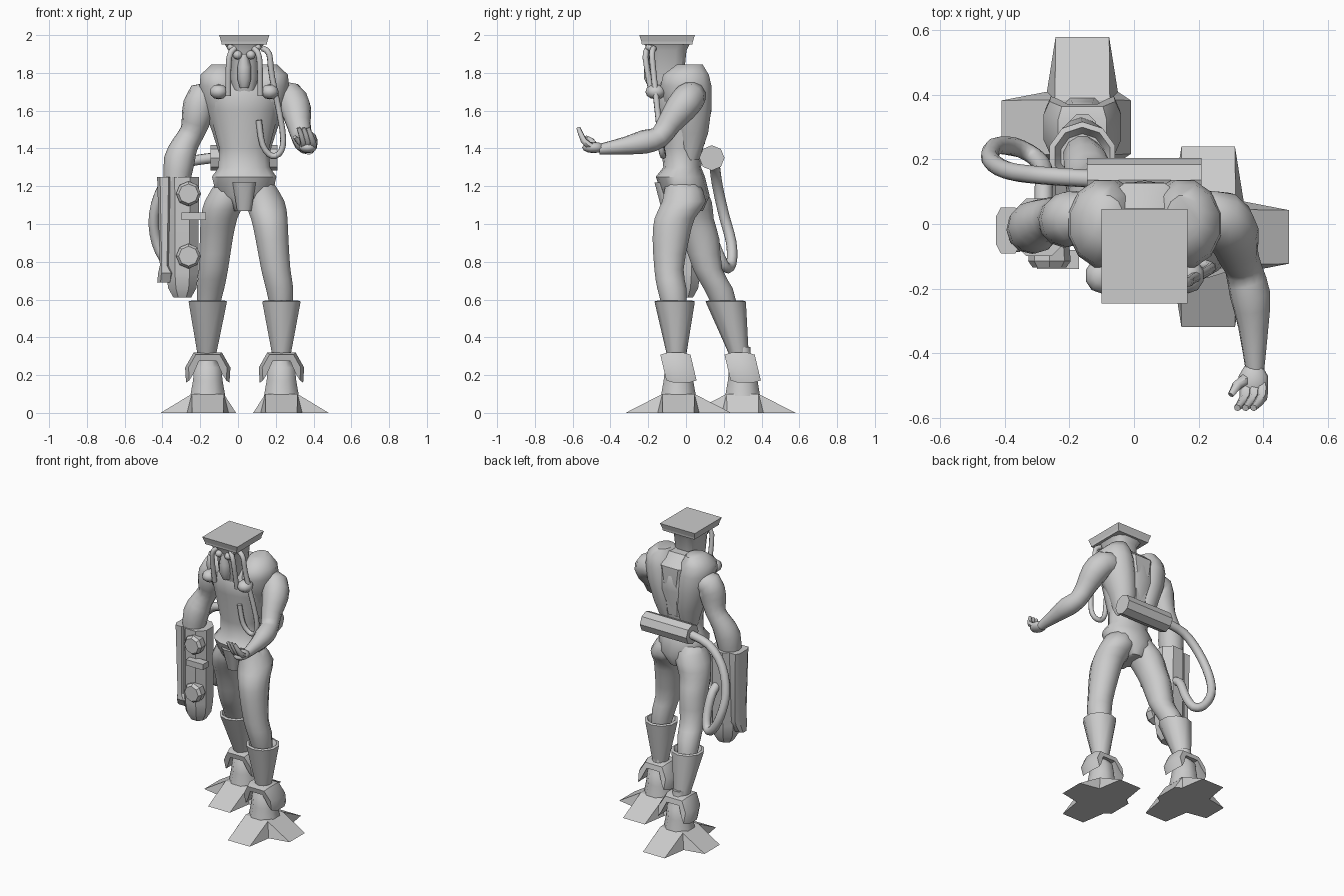
import bpy
import bmesh
import math
from mathutils import Vector, Matrix

cube = bpy.data.objects.get("Cube")
if cube:
    bpy.data.objects.remove(cube, do_unlink=True)

grey = bpy.data.materials.new("plain grey")
grey.use_nodes = True
tone = (.6, .6, .6, 1)
grey.diffuse_color = tone
grey.node_tree.nodes["Principled BSDF"].inputs["Base Color"].default_value = tone

middle = .033          # the trunk stands a little left of centre
root = math.sqrt(2)    # turns a half width into a square's radius


def finish(name, verts, faces, angle=None):
    """Create an object, fix its normals and shade it."""
    mesh = bpy.data.meshes.new(name)
    mesh.from_pydata([tuple(v) for v in verts], [], faces)
    bm = bmesh.new()
    bm.from_mesh(mesh)
    bmesh.ops.recalc_face_normals(bm, faces=bm.faces)
    bm.to_mesh(mesh)
    bm.free()
    mesh.materials.append(grey)
    ob = bpy.data.objects.new(name, mesh)
    bpy.context.collection.objects.link(ob)
    if angle:
        bpy.ops.object.select_all(action='DESELECT')
        ob.select_set(True)
        bpy.context.view_layer.objects.active = ob
        bpy.ops.object.shade_smooth_by_angle(angle=math.radians(angle))


def resample(points, steps):
    """Catmull-Rom interpolation of tuples of any length."""
    pts = [points[0]] + list(points) + [points[-1]]
    out = []
    for before, start, end, after in zip(pts, pts[1:], pts[2:], pts[3:]):
        for k in range(steps):
            t = k / steps
            out.append([q + t / 2 * (r - p + t * (2 * p - 5 * q + 4 * r - s
                        + t * (3 * (q - r) + s - p)))
                        for p, q, r, s in zip(before, start, end, after)])
    return out + [list(points[-1])]


def skin(name, rings, angle):
    """Join equal rings of points into a capped surface."""
    n = len(rings[0])
    faces = [list(range(n)), list(range(len(rings) * n - n, len(rings) * n))]
    for i in range(len(rings) - 1):
        for j in range(n):
            k = (j + 1) % n
            faces.append([i * n + j, i * n + k, i * n + n + k, i * n + n + j])
    finish(name, [p for ring in rings for p in ring], faces, angle)


def loft(name, sections, sides=12, power=1, steps=1, angle=55):
    """Level rings (x, y, z, rx, ry); a power below one makes them boxy."""
    def bend(c):
        return math.copysign(abs(c) ** power, c)
    turn = [math.tau * (j + .5) / sides for j in range(sides)]
    rings = [[(x + rx * bend(math.cos(a)), y + ry * bend(math.sin(a)), z) for a in turn]
             for x, y, z, rx, ry in resample(sections, steps)]
    skin(name, rings, angle)


def trunk_loft(name, sections, *options, **named):
    """Loft on the trunk's own centre line, from (y, z, rx, ry)."""
    loft(name, [(middle, *section) for section in sections], *options, **named)


def tube(name, points, radii, sides=10, steps=3, angle=60):
    """Round tube along points, with one radius or a radius for each point."""
    if isinstance(radii, float):
        radii = [radii] * len(points)
    pts = resample([(*p, r) for p, r in zip(points, radii)], steps)
    path = [Vector(p[:3]) for p in pts]
    rings, old, side = [], None, None
    for i, centre in enumerate(path):
        along = (path[min(i + 1, len(path) - 1)] - path[max(i - 1, 0)]).normalized()
        side = old.rotation_difference(along) @ side if old else along.orthogonal().normalized()
        old, up = along, along.cross(side)
        rings.append([centre + pts[i][3] * (side * math.cos(a) + up * math.sin(a))
                      for a in (math.tau * j / sides for j in range(sides))])
    skin(name, rings, angle)


def ball(name, centre, size):
    bm = bmesh.new()
    bmesh.ops.create_uvsphere(bm, u_segments=10, v_segments=6, radius=1,
                              matrix=Matrix.LocRotScale(Vector(centre), None, Vector(size)))
    verts = [v.co.copy() for v in bm.verts]
    faces = [[v.index for v in f.verts] for f in bm.faces]
    bm.free()
    finish(name, verts, faces, 60)


# Feet: four broad toes rising to a raised centre, the outer toe longer
def foot(name, x, y, outward):
    reach = [.2 + outward * .05, .28, .2 - outward * .05, .28]
    verts, faces = [], []
    for i, length in enumerate(reach):
        spin = Matrix.Rotation(i * math.pi / 2, 3, 'Z')
        for p in ((length, -.083, 0), (length, .083, 0), (.11, .11, 0), (.085, .085, .1)):
            verts.append(spin @ Vector(p) + Vector((x, y, 0)))
        tip, last = i * 4, (i * 4 - 4) % 16
        faces += [[tip, tip + 1, tip + 3, last + 3], [tip + 1, tip + 2, tip + 3],
                  [last + 2, tip, last + 3]]
    faces.append([i for i in range(16) if i % 4 == 3])
    faces.append([i for i in range(16) if i % 4 != 3])
    finish(name + "_foot", verts, faces)
    loft(name + "_instep", [(x, y, z, r, r) for z, r in
                            ((.09, .1), (.17, .085), (.24, .077), (.28, .045), (.35, .045))],
         8, angle=50)
    # Arched guard over the ankle
    half = [(.09, .2), (.115, .16), (.12, .24), (.075, .32)]
    arch = [(.055, .28)] + half + [(-px, pz) for px, pz in reversed(half)] + [(-.055, .28)]
    skin(name + "_ankle_guard", [[(x + px * w, y + dy - (pz - .24) * .2, .24 + (pz - .24) * w)
                                  for px, pz in arch]
                                 for dy, w in ((-.08, .85), (-.04, 1), (.04, 1), (.08, .85))], 40)


foot("left", .23, -.04, 1)
foot("right", -.16, .3, -1)


# Flared boots and muscular legs, given as the leg's line from boot to hip
def leg(name, ankle, line):
    calf = line[0]
    loft(name + "_boot", [(*ankle, .31, .052, .052), (*calf, .59, .107, .107),
                          (*calf, .595, .09, .09), (*calf, .56, .07, .07)], 10, angle=40)
    shape = [(.55, .06, .065), (.66, .075, .08), (.76, .08, .08), (.92, .09, .1),
             (1.03, .1, .11), (1.12, .11, .12), (1.22, .09, .09)]
    loft(name + "_leg", [(*p, *s) for p, s in zip(line, shape)], steps=2)


leg("left", (.23, -.05), [(.23, -.06), (.22, -.075), (.2, -.09), (.18, -.08),
                          (.165, -.06), (.14, -.01), (.1, -.02)])
leg("right", (-.165, .28), [(-.16, .21), (-.145, .17), (-.13, .115), (-.115, .08),
                            (-.1, .04), (-.07, .02), (-.03, 0)])

# Trunk with a flared waistband
trunk_loft("torso", [(0, 1.07, .07, .09), (0, 1.15, .15, .125), (-.03, 1.25, .175, .13),
                     (-.02, 1.3, .14, .1), (-.02, 1.4, .135, .11), (-.01, 1.6, .19, .145),
                     (-.02, 1.7, .2, .15), (-.02, 1.77, .15, .11), (-.06, 1.82, .07, .07)], 14)
trunk_loft("waist_flap", [(-.08, 1.07, .04, .05), (-.11, 1.22, .065, .06)], 8, .7)
trunk_loft("spine_panel", [(.06, 1.42, .05, .04), (.07, 1.65, .07, .06),
                           (.06, 1.76, .09, .07), (0, 1.83, .09, .05)], 8, .4, angle=30)

# Shoulder lobes, chest pouches and face parts in mirrored pairs
for name, s in (("left", 1), ("right", -1)):
    def at(dx):
        return middle + s * dx
    loft(name + "_shoulder", [(at(.07), .02, 1.34, .055, .05), (at(.085), .03, 1.48, .085, .09),
                              (at(.11), .015, 1.62, .11, .125), (at(.125), 0, 1.73, .115, .14),
                              (at(.13), 0, 1.79, .105, .125), (at(.12), .02, 1.845, .055, .07)])
    ball(name + "_chest_pouch", (at(.135), -.16, 1.7), (.05, .055, .04))
    tube(name + "_face_tube", [(at(.05), -.2, 1.93), (at(.08), -.215, 1.88),
                               (at(.085), -.18, 1.68)], .016, 8)
    ball(name + "_eye", (at(.035), -.2, 1.895), (.026, .028, .024))
    ball(name + "_brow_stud", (at(.07), -.19, 1.935), (.022, .025, .02))

# Head, nose and flat-topped cap
trunk_loft("head", [(-.09, 1.68, .055, .07), (-.1, 1.78, .075, .09),
                    (-.1, 1.92, .085, .105), (-.1, 1.965, .115, .13)], 12, .6, angle=40)
trunk_loft("nose", [(-.17, 1.72, .025, .03), (-.185, 1.77, .04, .04),
                    (-.185, 1.83, .04, .04), (-.18, 1.9, .02, .04)], 8)
trunk_loft("cap", [(-.1, z, w * root, (w + .014) * root)
                   for z, w in ((1.95, .12), (1.965, .122), (2, .133))], 4, angle=None)

# Breathing hose hanging over the chest
tube("breathing_hose", [(.13, -.17, 1.93), (.165, -.18, 1.9), (.18, -.17, 1.78),
                        (.235, -.14, 1.5), (.23, -.13, 1.39), (.18, -.12, 1.36),
                        (.13, -.13, 1.42), (.11, -.14, 1.55)], .016, 8)

# Arms, pinched at the elbows
tube("left_arm", [(.2, .03, 1.68), (.27, .02, 1.67), (.305, -.03, 1.61), (.32, -.09, 1.53),
                  (.34, -.14, 1.46), (.36, -.22, 1.435), (.37, -.32, 1.415), (.375, -.46, 1.395)],
     [.07, .085, .083, .065, .058, .063, .047, .028], 12, 2)
tube("right_arm", [(-.12, .03, 1.67), (-.19, .02, 1.67), (-.215, .01, 1.58), (-.24, .02, 1.49),
                   (-.28, .01, 1.42), (-.31, -.01, 1.34), (-.325, -.02, 1.22)],
     [.07, .085, .083, .066, .07, .082, .07], 12, 2)

# Open left hand with upturned fingers
ball("left_palm", (.37, -.49, 1.405), (.048, .06, .03))
for x in (.345, .37, .395):
    tube("left_finger", [(x, -.5, 1.41), (x, -.54, 1.44), (x - .025, -.57, 1.51)],
         [.02, .018, .011], 6, 2)
tube("left_thumb", [(.35, -.48, 1.41), (.32, -.5, 1.44), (.3, -.53, 1.46)], [.02, .017, .01], 6, 1)

# Forearm weapon with side plate, knobs and grip bracket
loft("weapon_body", [(-.295, -.01, z, r, r) for z, r in
                     ((.61, .05), (.66, .08), (.74, .092), (1.25, .095))], 8, .9, angle=35)
loft("weapon_plate", [(-.385, -.03, .69, .045, .03), (-.38, -.03, .74, .045, .06),
                      (-.39, -.02, .78, .025, .065), (-.39, -.02, 1.25, .04, .075)],
     8, .6, angle=30)
for z in (.83, 1.16):
    tube("weapon_knob", [(-.262, y, z) for y in (-.07, -.115, -.135)], [.062, .066, .052], 8, 1, 30)
loft("weapon_bracket", [(-.235, -.11, z, .065 * root, .03 * root) for z in (1.02, 1.06)],
     4, angle=None)

# Back tank and its supply hose
tube("back_tank", [(x, .137, 1.35) for x in (-.145, .21)], .067, 8, 1, 40)
tube("supply_hose", [(-.13, .14, 1.35), (-.28, .15, 1.32), (-.39, .165, 1.21), (-.445, .2, 1.05),
                     (-.43, .24, .9), (-.37, .24, .79), (-.31, .21, .77), (-.28, .17, .85),
                     (-.28, .11, .98), (-.28, .02, 1.02)], .028)
